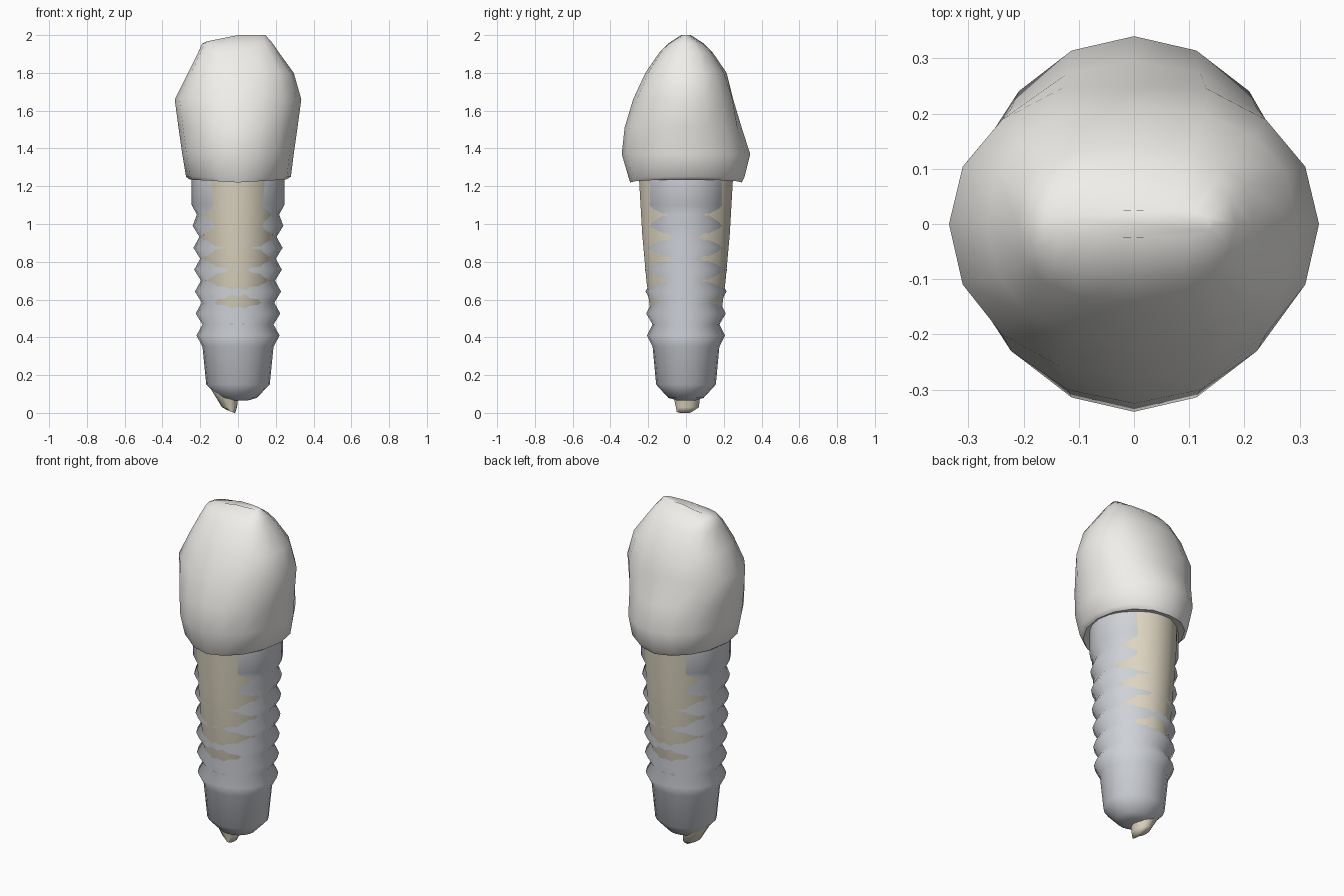
import bpy, bmesh, math

if "Cube" in bpy.data.objects:
    bpy.data.objects.remove(bpy.data.objects["Cube"])


def material(name, col):
    m = bpy.data.materials.new(name)
    m.diffuse_color = (*col, 1)
    m.use_nodes = True
    m.node_tree.nodes["Principled BSDF"].inputs["Base Color"].default_value = m.diffuse_color
    return m


def loft(name, rings, sides, mat, tilt=0.0):
    """Rings are (z, x_min, x_max, y_min, y_max, squareness), bottom to top."""
    bm = bmesh.new()
    loops = []
    for n, (z, x0, x1, y0, y1, e) in enumerate(rings):
        loop = []
        for i in range(sides):
            a = 2 * math.pi * i / sides
            c, s = math.cos(a), math.sin(a)
            c = math.copysign(abs(c) ** (2 / e), c)
            s = math.copysign(abs(s) ** (2 / e), s)
            x = c * (x1 if c > 0 else -x0)
            y = s * (y1 if s > 0 else -y0)
            # optional slope at the left of the last ring
            dz = tilt * min(0, x) if n == len(rings) - 1 else 0
            loop.append(bm.verts.new((x, y, z + dz)))
        loops.append(loop)
    for a, b in zip(loops, loops[1:]):
        for i in range(sides):
            j = (i + 1) % sides
            bm.faces.new((a[i], a[j], b[j], b[i]))
    bm.faces.new(loops[0][::-1])
    bm.faces.new(loops[-1])
    me = bpy.data.meshes.new(name)
    bm.to_mesh(me)
    bm.free()
    ob = bpy.data.objects.new(name, me)
    bpy.context.collection.objects.link(ob)
    me.materials.append(mat)
    bpy.context.view_layer.objects.active = ob
    ob.select_set(True)
    bpy.ops.object.shade_smooth_by_angle(angle=math.radians(65))
    ob.select_set(False)
    return ob


enamel = material("enamel", (0.87, 0.86, 0.83))
metal = material("metal", (0.62, 0.64, 0.68))
dentine = material("dentine", (0.72, 0.66, 0.53))

# Crown: round at the neck, pinched to a cutting edge along x
crown = loft("crown", [
    (1.24, -0.22, 0.22, -0.24, 0.24, 2),
    (1.22, -0.255, 0.255, -0.295, 0.295, 2),
    (1.25, -0.275, 0.28, -0.305, 0.31, 2),
    (1.37, -0.295, 0.295, -0.34, 0.34, 2),
    (1.51, -0.315, 0.315, -0.325, 0.295, 2),
    (1.66, -0.335, 0.335, -0.28, 0.265, 2.05),
    (1.80, -0.265, 0.295, -0.215, 0.215, 2.3),
    (1.91, -0.21, 0.215, -0.14, 0.14, 2.6),
    (1.955, -0.19, 0.185, -0.095, 0.095, 2.6),
    (2.0, -0.165, 0.145, -0.025, 0.025, 2.5)], 16, enamel, tilt=0.2)
# dip the neckline at front and back, and hollow the rear face
for v in crown.data.vertices:
    if v.co.z < 1.23:
        v.co.z += 0.015 * abs(v.co.x) / 0.25
    if 1.6 < v.co.z < 1.7 and v.co.y > 0.2 and abs(v.co.x) < 0.05:
        v.co.y -= 0.015

# Threaded implant: rounded end, straight shank, six thread ridges, collar
profile = [(0.065, 0.05), (0.08, 0.10), (0.15, 0.168), (0.35, 0.188)]
for k in range(6):
    z, r = 0.41 + 0.116 * k, 0.22 + 0.004 * k
    profile += [(z, r), (z + 0.058, r - 0.032)]
profile[-1] = (1.05, 0.218)
profile += [(1.10, 0.245), (1.24, 0.245)]
loft("implant_screw",
     [(z, -r, r, -r * 0.94, r * 0.94, 2) for z, r in profile], 20, metal)

# Natural root: deep front to back, bending to a tip that pokes out below
root = loft("root", [
    (0.005, -0.02, 0.02, -0.05, 0.03, 2),
    (0.03, -0.04, 0.04, -0.055, 0.07, 2),
    (0.12, -0.07, 0.075, -0.075, 0.08, 2),
    (0.30, -0.12, 0.12, -0.13, 0.13, 2),
    (0.50, -0.165, 0.165, -0.188, 0.188, 2),
    (0.70, -0.19, 0.19, -0.215, 0.215, 2),
    (0.95, -0.205, 0.205, -0.238, 0.238, 2),
    (1.24, -0.215, 0.215, -0.255, 0.255, 2)], 14, dentine)
for v in root.data.vertices:
    if v.co.z < 0.4:
        v.co.x += {0.005: -0.035, 0.03: -0.045, 0.12: -0.07}.get(
            round(v.co.z, 3), -0.03)
        if v.co.z < 0.01:
            v.co.z = max(0, 0.02 - 0.4 * (v.co.x + 0.055) - 0.006)
